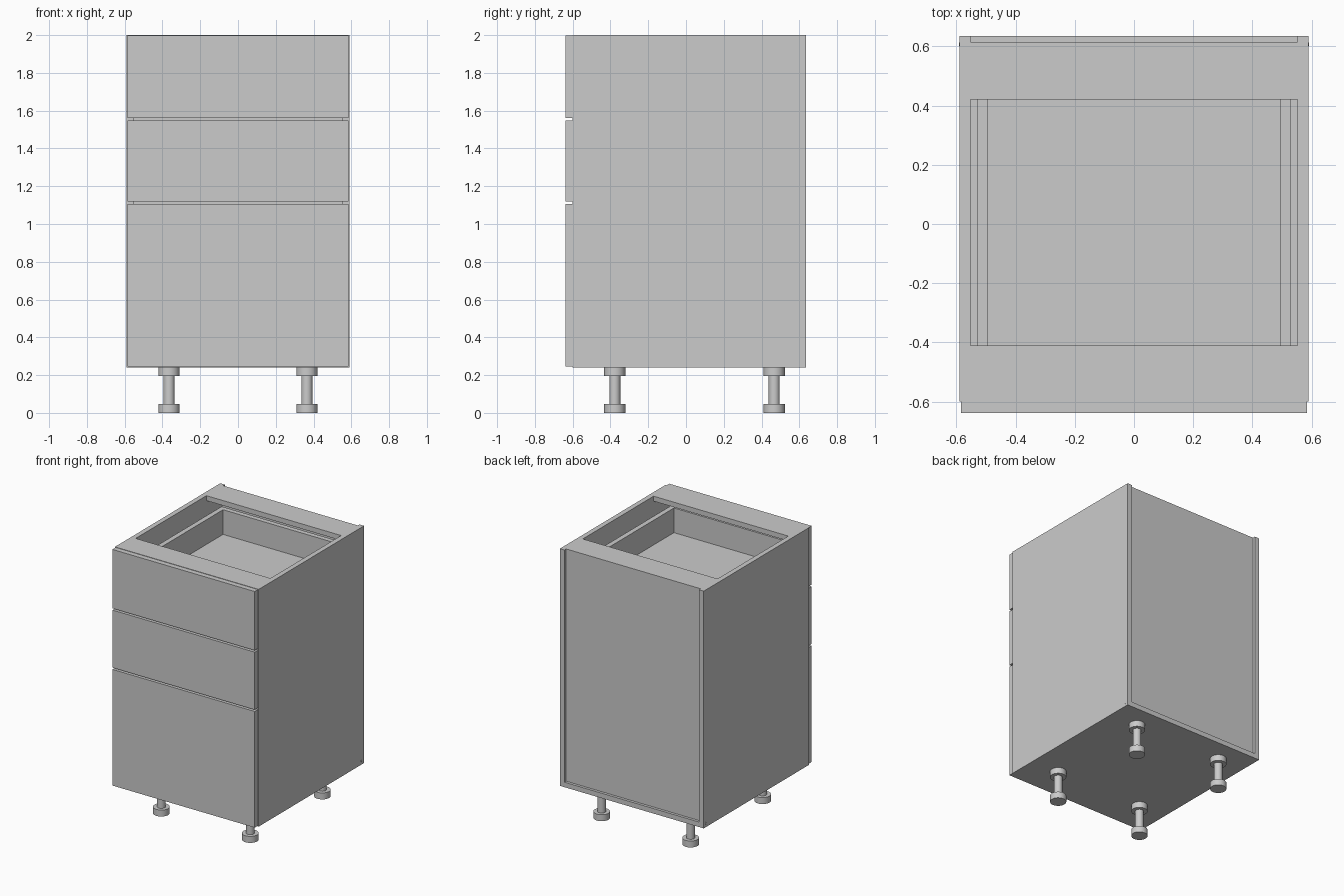
import bpy, bmesh
from mathutils import Matrix, Vector

if "Cube" in bpy.data.objects:
    bpy.data.objects.remove(bpy.data.objects["Cube"])

W, T = 0.59, 0.037          # half width, board thickness
IN = W - T                  # inner half width
Y0, Y1 = -0.60, 0.635       # carcass front and back
Z0, Z1 = 0.24, 2.0          # carcass bottom and top


def board(name, x, y, z, bm=None):
    """Axis-aligned board from (min, max) ranges; adds to bm if given."""
    own = bm is None
    bm = bm or bmesh.new()
    lo, hi = Vector((x[0], y[0], z[0])), Vector((x[1], y[1], z[1]))
    m = Matrix.Translation((lo + hi) / 2) @ Matrix.Diagonal((*(hi - lo), 1))
    bmesh.ops.create_cube(bm, size=1, matrix=m)
    if own:
        return finish(name, bm)


def finish(name, bm):
    me = bpy.data.meshes.new(name)
    bm.to_mesh(me)
    bm.free()
    ob = bpy.data.objects.new(name, me)
    bpy.context.collection.objects.link(ob)
    return ob


# Carcass: sides, floor, recessed back, top rails
for label, s in (("left", -1), ("right", 1)):
    board(label + "_side", sorted((s * IN, s * W)), (Y0, Y1), (Z0, Z1))
board("floor_panel", (-IN, IN), (Y0, Y1), (Z0, Z0 + T))
board("back_panel", (-IN, IN), (0.603, 0.615), (Z0 + T, Z1 - T))
board("front_rail", (-IN, IN), (Y0, -0.41), (Z1 - T, Z1))
board("back_rail", (-IN, IN), (0.42, 0.615), (Z1 - T, Z1))

# Drawers: a front panel with an open box behind it
DX, DY = 0.53, 0.566
for label, bottom, top in (("top", 1.56, 2.0), ("middle", 1.12, 1.55),
                           ("bottom", 0.245, 1.11)):
    board(label + "_drawer_front", (-0.584, 0.584), (-0.638, Y0), (bottom, top - 0.003))
    z = (bottom + 0.09, top - 0.13)
    bm = bmesh.new()
    for s in (-1, 1):
        board("", sorted((s * DX, s * (DX - T))), (Y0, DY), z, bm)
    board("", (-DX + T, DX - T), (Y0, Y0 + T), z, bm)
    board("", (-DX + T, DX - T), (DY - T, DY), z, bm)
    board("", (-DX + T, DX - T), (Y0 + T, DY - T), (z[0], z[0] + T), bm)
    finish(label + "_drawer_box", bm)


# Adjustable legs: foot, stem, mounting cap
def add_leg(name, x, y):
    bm = bmesh.new()
    for r, a, b in ((0.056, 0, 0.048), (0.029, 0.048, 0.195), (0.056, 0.195, Z0)):
        bmesh.ops.create_cone(bm, cap_ends=True, segments=32, radius1=r, radius2=r,
                              depth=b - a, matrix=Matrix.Translation((x, y, (a + b) / 2)))
    ob = finish(name, bm)
    bpy.ops.object.select_all(action='DESELECT')
    bpy.context.view_layer.objects.active = ob
    ob.select_set(True)
    bpy.ops.object.shade_smooth_by_angle()


for yn, y in (("front", -0.377), ("back", 0.467)):
    for xn, x in (("left", -0.365), ("right", 0.365)):
        add_leg(f"{yn}_{xn}_leg", x, y)

# Tiny oval plugs at the lower back corners of the sides
for label, s in (("left", -1), ("right", 1)):
    bm = bmesh.new()
    m = (Matrix.Translation((s * W, 0.607, 0.268)) @ Matrix.Diagonal((1, 0.5, 1, 1))
         @ Matrix.Rotation(1.5707963, 4, 'Y'))
    bmesh.ops.create_cone(bm, cap_ends=True, segments=16, radius1=0.012,
                          radius2=0.012, depth=0.002, matrix=m)
    finish(label + "_side_plug", bm)
